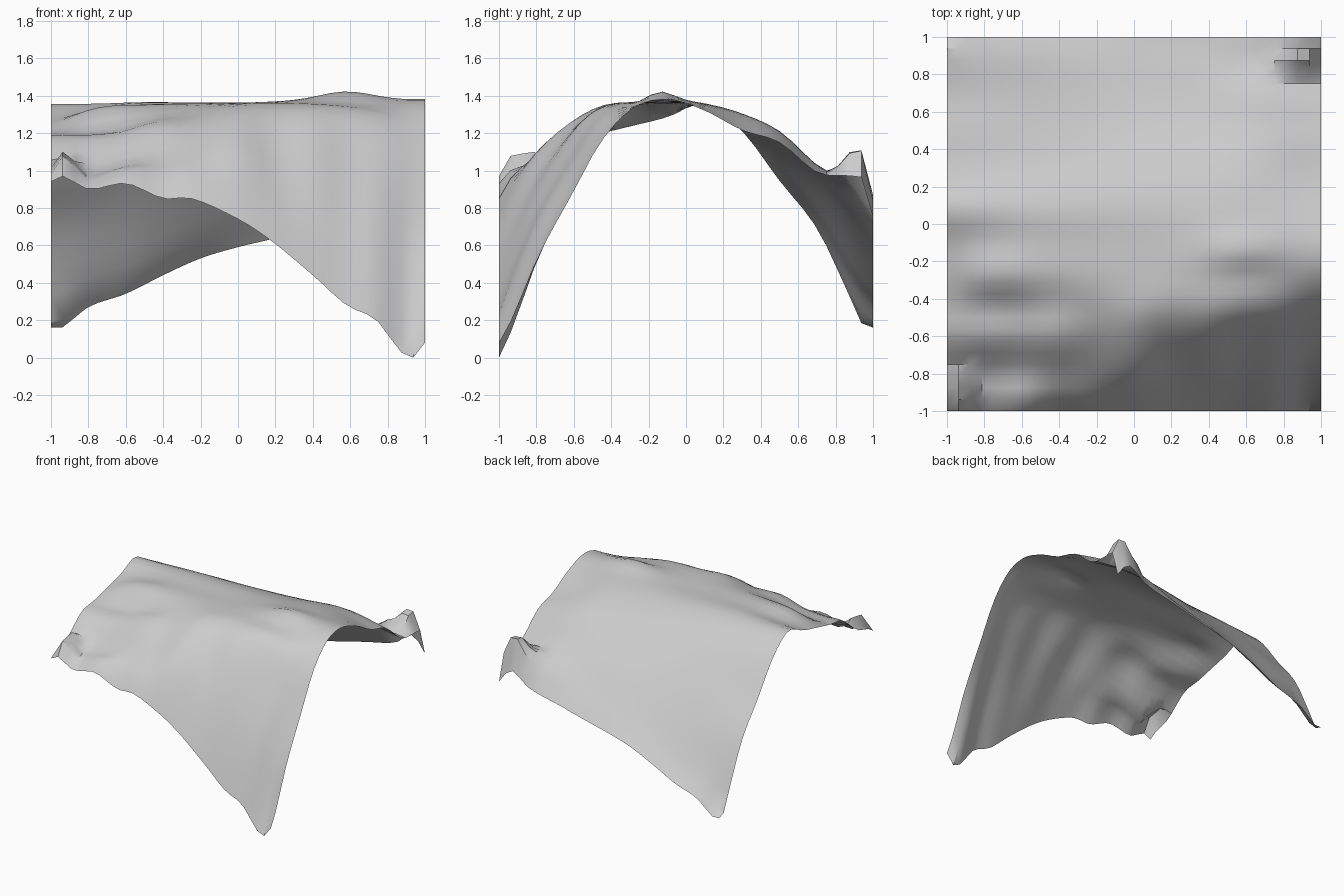
import bpy, bmesh, math

# Smooth curve through (position, height) knots
def curve(xs, zs, t):
    n = len(xs)
    i = max(0, min(n - 2, sum(1 for x in xs if x <= t) - 1))
    def slope(k):
        a, b = max(0, k - 1), min(n - 1, k + 1)
        return (zs[b] - zs[a]) / (xs[b] - xs[a])
    h = xs[i + 1] - xs[i]
    u = (t - xs[i]) / h
    return ((2*u**3 - 3*u**2 + 1) * zs[i] + (u**3 - 2*u**2 + u) * h * slope(i)
            + (3*u**2 - 2*u**3) * zs[i + 1] + (u**3 - u**2) * h * slope(i + 1))

# Arched cross-sections, front to back, at seven stations from left to right
STATIONS = [-1, -.75, -.5, 0, .3, .65, 1]
DEPTHS = [-1, -.93, -.8, -.6, -.45, -.28, -.1, .1, .3, .5, .7, .86, .94, 1]
SECTIONS = [
    [.95, .99, 1.03, 1.185, 1.21, 1.25, 1.295, 1.365, 1.22, .955, .70, .37, .19, .17],
    [.91, .97, 1.01, 1.19, 1.215, 1.34, 1.33, 1.365, 1.25, 1.01, .755, .48, .36, .30],
    [.90, 1.0, 1.06, 1.235, 1.27, 1.355, 1.36, 1.37, 1.27, 1.06, .80, .56, .46, .41],
    [.75, .89, 1.09, 1.265, 1.35, 1.37, 1.37, 1.365, 1.29, 1.15, .95, .76, .67, .60],
    [.54, .69, .94, 1.23, 1.35, 1.375, 1.38, 1.365, 1.30, 1.19, 1.01, .83, .75, .67],
    [.24, .44, .76, 1.11, 1.31, 1.355, 1.385, 1.365, 1.31, 1.22, 1.04, .95, .85, .76],
    [.09, .22, .53, .90, 1.17, 1.345, 1.39, 1.33, 1.225, 1.16, 1.00, .98, .97, .76],
]

# Wavy hems along the front and the back
FRONT_X = [-1, -.94, -.8, -.6, -.4, -.25, 0, .17, .4, .58, .74, .87, .94, 1]
FRONT_Z = [.95, .98, .91, .94, .86, .86, .75, .64, .45, .29, .21, .04, .01, .09]
BACK_X = [-1, -.94, -.8, -.6, -.4, -.2, 0, .17, .45, .73, .89, 1]
BACK_Z = [.17, .17, .28, .35, .45, .54, .60, .64, .71, .78, .88, .76]

def base(x, y):
    return curve(STATIONS, [curve(DEPTHS, s, y) for s in SECTIONS], x)

def bump(x, y, cx, cy, rx, ry):
    return math.exp(-((x - cx) / rx)**2 - ((y - cy) / ry)**2)

def height(x, y):
    z = base(x, y)
    z += (curve(FRONT_X, FRONT_Z, x) - base(x, -1)) * math.exp(-((y + 1) / .25)**2)
    z += (curve(BACK_X, BACK_Z, x) - base(x, 1)) * math.exp(-((1 - y) / .12)**2)
    # shallow pleats running down the front slope
    if y < -.4 and -.7 < x < .9:
        z += .016 * math.sin(math.pi * (y + 1) / .6) * math.sin(2 * math.pi * (x - .3) / .41)
    # soft swelling on the right of the ridge
    z += .05 * bump(x, y, .58, -.14, .2, .1)
    # sharp tucks at two opposite corners
    if -.95 < x < -.86 and -.95 < y < -.80:
        z += .07 if x < -.9 else .04
    if .74 < x < .95 and .80 < y < .95:
        z += (.10 if x > .86 else .06) * (1 if y > .86 else .4)
    return z

# Draped sheet
N = 32
mesh = bpy.data.meshes.new("draped_sheet")
bm = bmesh.new()
bmesh.ops.create_grid(bm, x_segments=N, y_segments=N, size=1)
for v in bm.verts:
    v.co.z = height(v.co.x, v.co.y)
low = min(v.co.z for v in bm.verts)
for v in bm.verts:
    v.co.z -= low
bm.to_mesh(mesh)
bm.free()

sheet = bpy.data.objects.new("draped_sheet", mesh)
bpy.context.collection.objects.link(sheet)
cloth = bpy.data.materials.new("light_grey_cloth")
cloth.diffuse_color = (.6, .6, .6, 1)
mesh.materials.append(cloth)

bpy.context.view_layer.objects.active = sheet
sheet.select_set(True)
bpy.ops.object.shade_smooth_by_angle(angle=math.radians(35))
